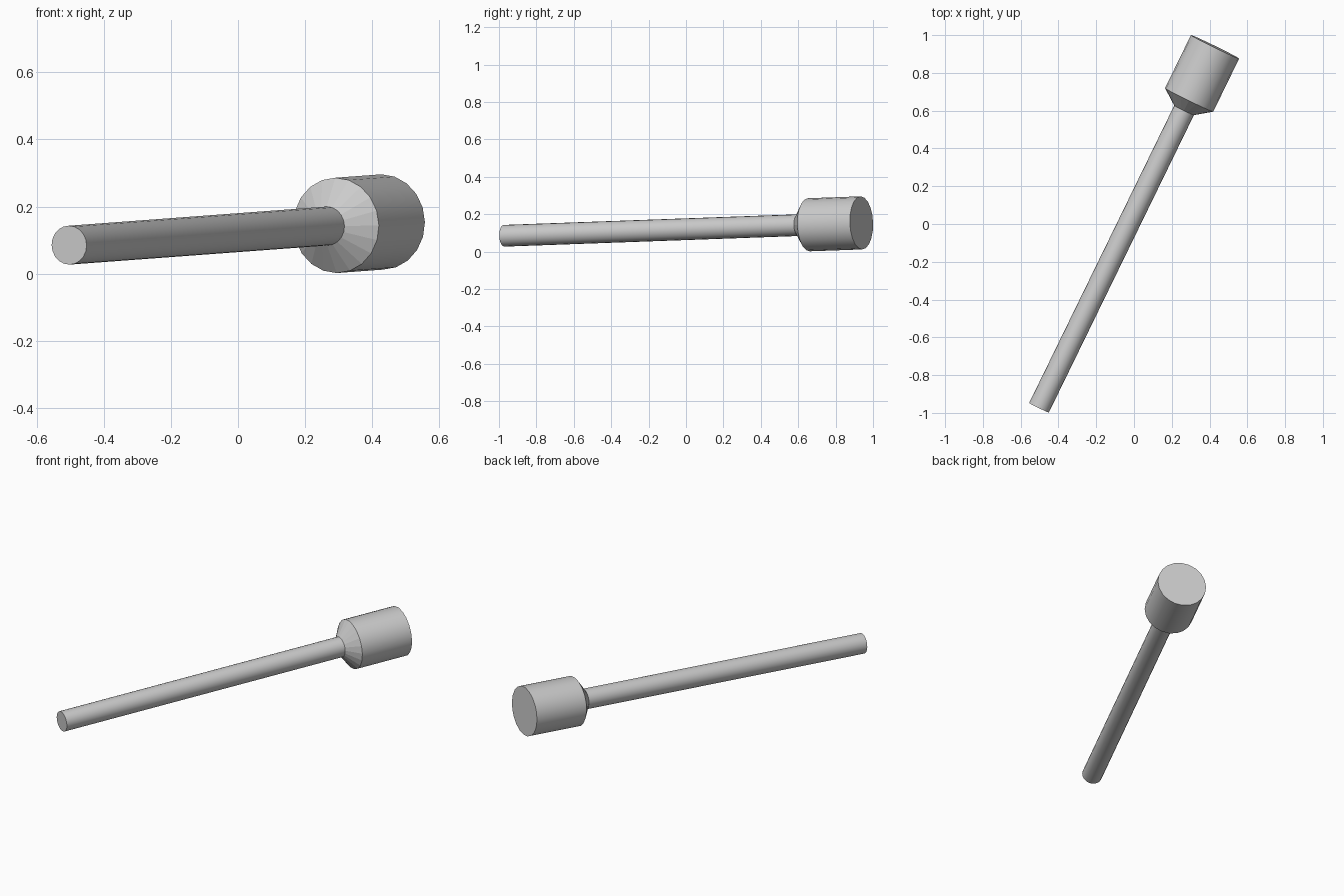
import bpy, bmesh, math
from mathutils import Vector

if "Cube" in bpy.data.objects:
    bpy.data.objects.remove(bpy.data.objects["Cube"])

SIDES = 20
TAIL = Vector((-0.503, -0.973, 0.085))   # centre of the handle's end cap
TIP = Vector((0.429, 0.938, 0.154))      # centre of the head's end cap
LENGTH = (TIP - TAIL).length
TURN = (TIP - TAIL).to_track_quat('Z', 'Y')


def turned_part(name, profile, flat_bands=()):
    """Spin a (distance along axis, radius) profile into a closed solid."""
    bm = bmesh.new()
    rings = []
    for t, r in profile:
        rings.append([bm.verts.new((r * math.cos(2 * math.pi * i / SIDES),
                                    r * math.sin(2 * math.pi * i / SIDES),
                                    t * LENGTH)) for i in range(SIDES)])
    for band, (a, b) in enumerate(zip(rings, rings[1:])):
        for i in range(SIDES):
            j = (i + 1) % SIDES
            face = bm.faces.new((a[i], a[j], b[j], b[i]))
            face.smooth = band not in flat_bands
    bm.faces.new(rings[0][::-1])
    bm.faces.new(rings[-1])
    # Crisp rims
    for e in bm.edges:
        if len(e.link_faces) == 2 and e.calc_face_angle() > math.radians(30):
            e.smooth = False
    mesh = bpy.data.meshes.new(name)
    bm.to_mesh(mesh)
    bm.free()
    obj = bpy.data.objects.new(name, mesh)
    bpy.context.collection.objects.link(obj)
    obj.rotation_mode = 'QUATERNION'
    obj.rotation_quaternion = TURN
    obj.location = TAIL
    return obj


# Long slim handle
turned_part("handle", [(0.0, 0.058), (0.824, 0.058)])

# Mallet head with a faceted cone shoulder
turned_part("head", [(0.824, 0.058), (0.853, 0.142), (1.0, 0.142)], flat_bands=(0,))
